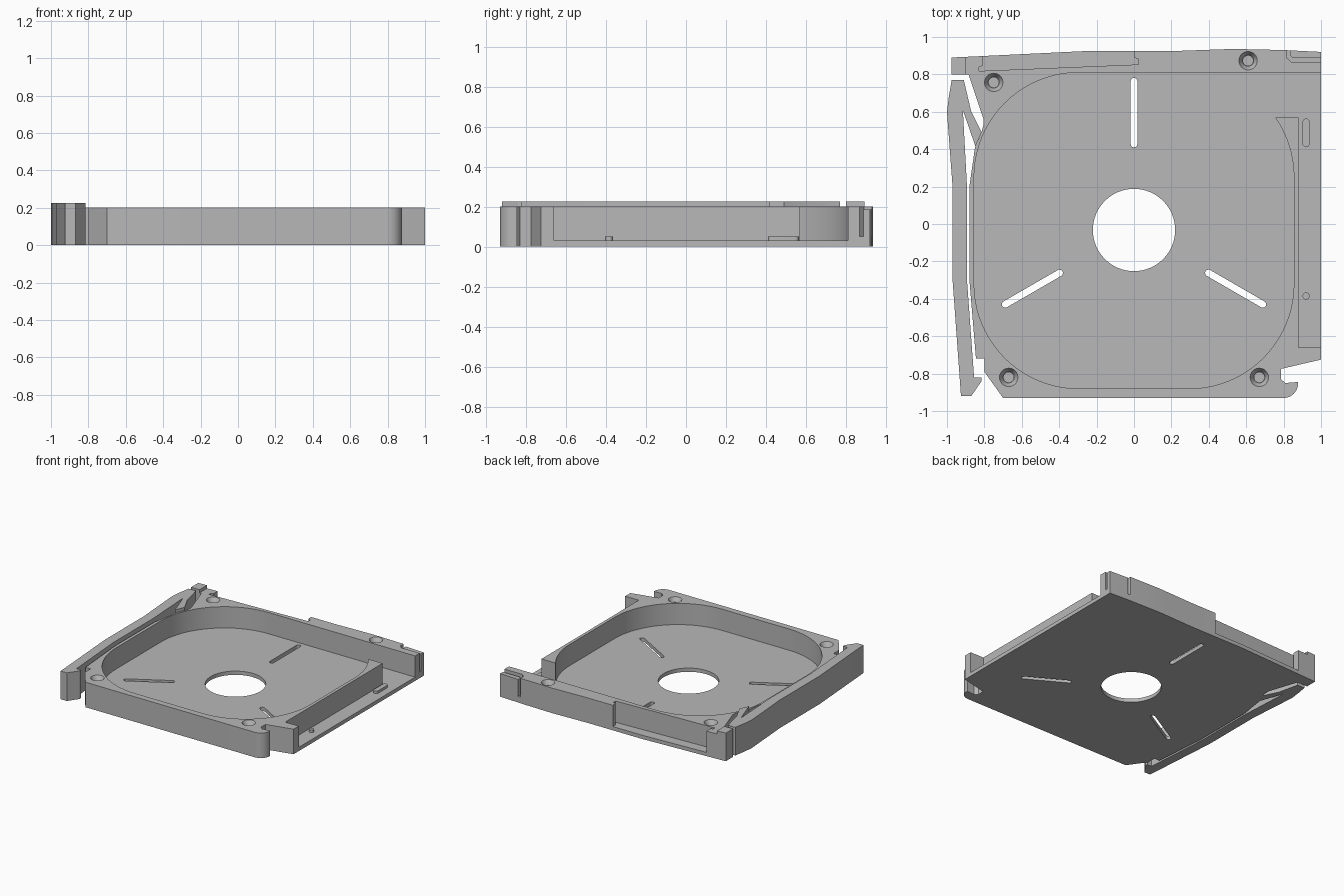
import bpy, bmesh, math
from math import cos, sin, radians

if "Cube" in bpy.data.objects:
    bpy.data.objects.remove(bpy.data.objects["Cube"])

grey = bpy.data.materials.new("light grey")
grey.diffuse_color = (0.48, 0.48, 0.48, 1)
grey.use_nodes = True
grey.node_tree.nodes["Principled BSDF"].inputs["Base Color"].default_value = grey.diffuse_color


def prism(name, pts, z0, z1):
    """Extrude a closed outline between two heights."""
    bm = bmesh.new()
    face = bm.faces.new([bm.verts.new((x, y, z0)) for x, y in pts])
    new = bmesh.ops.extrude_face_region(bm, geom=[face])["geom"]
    bmesh.ops.translate(bm, vec=(0, 0, z1 - z0),
                        verts=[v for v in new if isinstance(v, bmesh.types.BMVert)])
    bmesh.ops.recalc_face_normals(bm, faces=bm.faces)
    me = bpy.data.meshes.new(name)
    bm.to_mesh(me)
    bm.free()
    me.materials.append(grey)
    ob = bpy.data.objects.new(name, me)
    bpy.context.collection.objects.link(ob)
    return ob


def arc(cx, cy, r, a0, a1, n=20):
    return [(cx + r * cos(radians(a0 + (a1 - a0) * i / n)),
             cy + r * sin(radians(a0 + (a1 - a0) * i / n))) for i in range(n + 1)]


def circle(cx, cy, r, n=40):
    return arc(cx, cy, r, 0, 360 * (n - 1) / n, n - 1)


def slot(x0, y0, x1, y1, r):
    """Rounded slot outline between two end centres."""
    a = math.degrees(math.atan2(y1 - y0, x1 - x0))
    return arc(x1, y1, r, a - 90, a + 90, 10) + arc(x0, y0, r, a + 90, a + 270, 10)


def cone(name, x, y, r0, r1, z0, z1):
    ob = prism(name, circle(x, y, r0, 28), z0, z1)
    k = r1 / r0
    for v in ob.data.vertices:
        if v.co.z > (z0 + z1) / 2:
            v.co.x, v.co.y = x + (v.co.x - x) * k, y + (v.co.y - y) * k
    return ob


def cut(ob, cutter):
    """Subtract the cutter, then remove it."""
    cutter.hide_render = True
    mod = ob.modifiers.new("cut", 'BOOLEAN')
    mod.operation, mod.solver, mod.object = 'DIFFERENCE', 'EXACT', cutter
    deps = bpy.context.evaluated_depsgraph_get()
    me = bpy.data.meshes.new_from_object(ob.evaluated_get(deps))
    ob.modifiers.clear()
    ob.data = me
    bpy.data.objects.remove(cutter)


# Tray body: outer outline with the front right hook and the left clip gap
outline = [(-0.70, -0.93), (0.80, -0.93)]
outline += arc(0.80, -0.853, 0.077, -82, 6, 10)
outline += [(0.81, -0.85), (0.785, -0.83), (0.785, -0.775), (1, -0.725), (1, 0.92),
            (0.80, 0.93), (0.53, 0.936), (0.22, 0.925), (-0.25, 0.925), (-0.975, 0.89),
            (-0.975, 0.80), (-0.885, 0.80), (-0.805, 0.56), (-0.805, 0.53),
            (-0.815, 0.49), (-0.85, 0.41), (-0.87, 0.27), (-0.88, 0.2), (-0.88, -0.3),
            (-0.845, -0.72), (-0.80, -0.72), (-0.80, -0.79)]
body = prism("tray_body", outline, 0, 0.2)

# Round-cornered cavity joined to the open ledge on the right
R, CX, CT, CB = 0.56, 0.295, 0.25, -0.32
cavity = [(1.1, 0.81)] + arc(-CX, CT, R, 90, 180) + arc(-CX, CB, R, 180, 270)
cavity += arc(CX, CB, R, 270, 360) + arc(CX, CT, R, 0, 34.85, 10)
cavity += [(0.88, 0.57), (0.88, -0.66), (1.1, -0.66)]
cut(body, prism("cavity_cutter", cavity, 0.03, 0.3))

# Spindle hole and three radial slots
cut(body, prism("hole_cutter", circle(0, -0.032, 0.22, 64), -0.1, 0.1))
for a in (90, 210, 330):
    c, s = cos(radians(a)), sin(radians(a))
    cut(body, prism("slot_cutter", slot(0.46 * c, -0.032 + 0.46 * s,
                                        0.795 * c, -0.032 + 0.795 * s, 0.018), -0.1, 0.1))

# Pocket in the outside of the back wall
cut(body, prism("pocket_cutter", [
    (-0.83, 0.818), (0.025, 0.853), (0.025, 0.88), (0, 0.89), (0, 1), (-0.81, 1),
    (-0.81, 0.845), (-0.83, 0.84)], 0.03, 0.3))

# Bent groove and lowered lip in the back right corner
cut(body, prism("groove_cutter", [
    (0.815, 1), (0.815, 0.89), (0.84, 0.867), (1.1, 0.867), (1.1, 0.887),
    (0.85, 0.887), (0.835, 0.90), (0.835, 1)], 0.05, 0.3))
cut(body, prism("lip_cutter", [
    (0.825, 0.88), (1.1, 0.88), (1.1, 1), (0.825, 1)], 0.185, 0.3))

# Countersunk screw holes
for x, y in ((-0.75, 0.757), (0.61, 0.873), (-0.67, -0.82), (0.67, -0.82)):
    cut(body, cone("screw_cutter", x, y, 0.027, 0.027, 0.05, 0.19))
    cut(body, cone("sink_cutter", x, y, 0.03, 0.052, 0.165, 0.205))

# Springy clip arm along the left side
arm = prism("clip_arm", [
    (-0.975, 0.77), (-0.91, 0.77), (-0.87, 0.60), (-0.815, 0.49), (-0.848, 0.415),
    (-0.915, 0.61), (-0.893, 0.2), (-0.893, -0.3), (-0.855, -0.82), (-0.815, -0.82),
    (-0.815, -0.84), (-0.87, -0.92), (-0.925, -0.92), (-0.97, -0.3), (-0.97, 0.2),
    (-1, 0.6), (-0.99, 0.68)], 0, 0.225)

# Raised block on the back left corner
block = prism("corner_block", [
    (-0.975, 0.80), (-0.90, 0.80), (-0.90, 0.8935), (-0.975, 0.89)], 0.2, 0.225)

# Small raised pads on the right ledge
pads = [prism("ledge_pad", slot(0.92, 0.43, 0.92, 0.545, 0.019), 0.03, 0.05),
        prism("ledge_pin", circle(0.92, -0.385, 0.019, 24), 0.03, 0.05)]

# Smooth the curved walls, keep edges crisp
for ob in [body, arm, block] + pads:
    bpy.ops.object.select_all(action='DESELECT')
    ob.select_set(True)
    bpy.context.view_layer.objects.active = ob
    bpy.ops.object.shade_smooth_by_angle(angle=radians(25))
